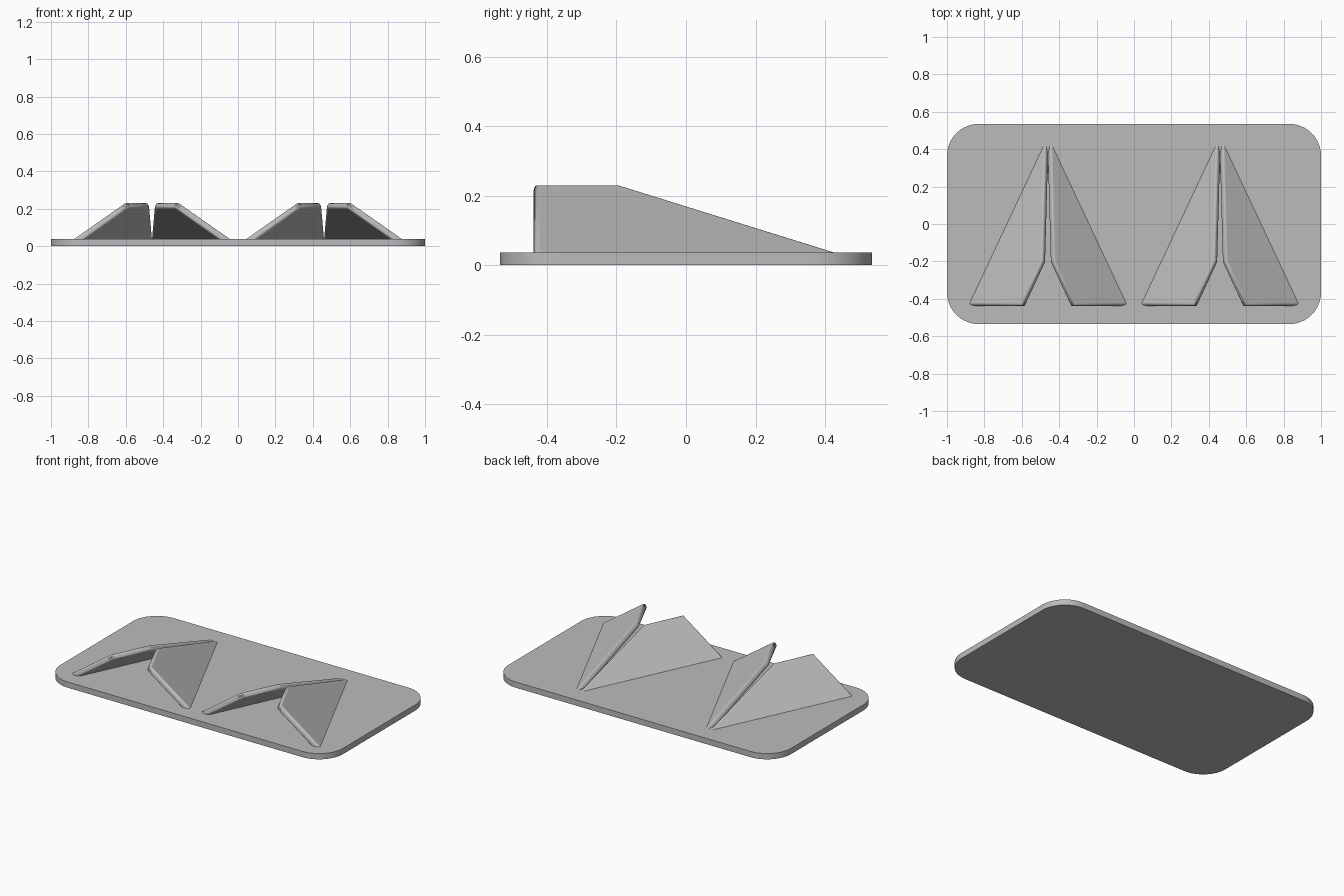
import bpy
import bmesh
from mathutils import Vector

cube = bpy.data.objects.get("Cube")
if cube:
    bpy.data.objects.remove(cube, do_unlink=True)

# Single plain grey
grey = bpy.data.materials.new("plain_grey")
grey.use_nodes = True
colour = (0.5, 0.5, 0.5, 1.0)
grey.diffuse_color = colour
grey.node_tree.nodes["Principled BSDF"].inputs["Base Color"].default_value = colour

PLATE_HEIGHT = 0.037


def prism(name, outline, offset, pick_edges, radius, segments):
    """Extrude an outline by an offset and round the edges chosen by a rule."""
    bm = bmesh.new()
    base = bm.faces.new([bm.verts.new(p) for p in outline])
    extruded = bmesh.ops.extrude_face_region(bm, geom=[base], use_keep_orig=True)
    moved = [g for g in extruded["geom"] if isinstance(g, bmesh.types.BMVert)]
    bmesh.ops.translate(bm, vec=offset, verts=moved)
    bmesh.ops.recalc_face_normals(bm, faces=bm.faces)
    bm.verts.index_update()
    edges = [e for e in bm.edges if pick_edges(e)]
    rounded = bmesh.ops.bevel(bm, geom=edges, offset=radius, segments=segments,
                              profile=0.5, affect='EDGES')
    for face in rounded["faces"]:
        face.smooth = True
    bmesh.ops.recalc_face_normals(bm, faces=bm.faces)
    mesh = bpy.data.meshes.new(name)
    bm.to_mesh(mesh)
    bm.free()
    mesh.materials.append(grey)
    obj = bpy.data.objects.new(name, mesh)
    bpy.context.collection.objects.link(obj)
    return obj


# Base plate with rounded upright corners
corners = [(-1, -0.535, 0), (1, -0.535, 0), (1, 0.535, 0), (-1, 0.535, 0)]
prism("base_plate", corners, Vector((0, 0, PLATE_HEIGHT)),
      lambda e: abs(e.verts[0].co.z - e.verts[1].co.z) > 0.01, 0.17, 16)

# Tilted wing sheet: outer tail, upper tail, ridge end, nose
wing = [Vector(p) for p in ((-0.431, -0.432, 0.031), (-0.14, -0.432, 0.235),
                            (-0.03, -0.195, 0.235), (-0.012, 0.46, 0.031))]
normal = (wing[1] - wing[0]).cross(wing[3] - wing[0]).normalized()
if normal.z < 0:
    normal.negate()


def free_rim(edge):
    """Rim edges along the tail, ridge and inner side, on both faces."""
    a, b = sorted(v.index for v in edge.verts)
    return b - a == 1 and a != 3


# Two mirrored wing pairs
for side, x in (("right", -0.46), ("left", 0.46)):
    pair = prism(side + "_wing_pair", wing, -normal * 0.035, free_rim, 0.013, 5)
    pair.location.x = x
    mirror = pair.modifiers.new("mirror", 'MIRROR')
    mirror.use_mirror_merge = False
